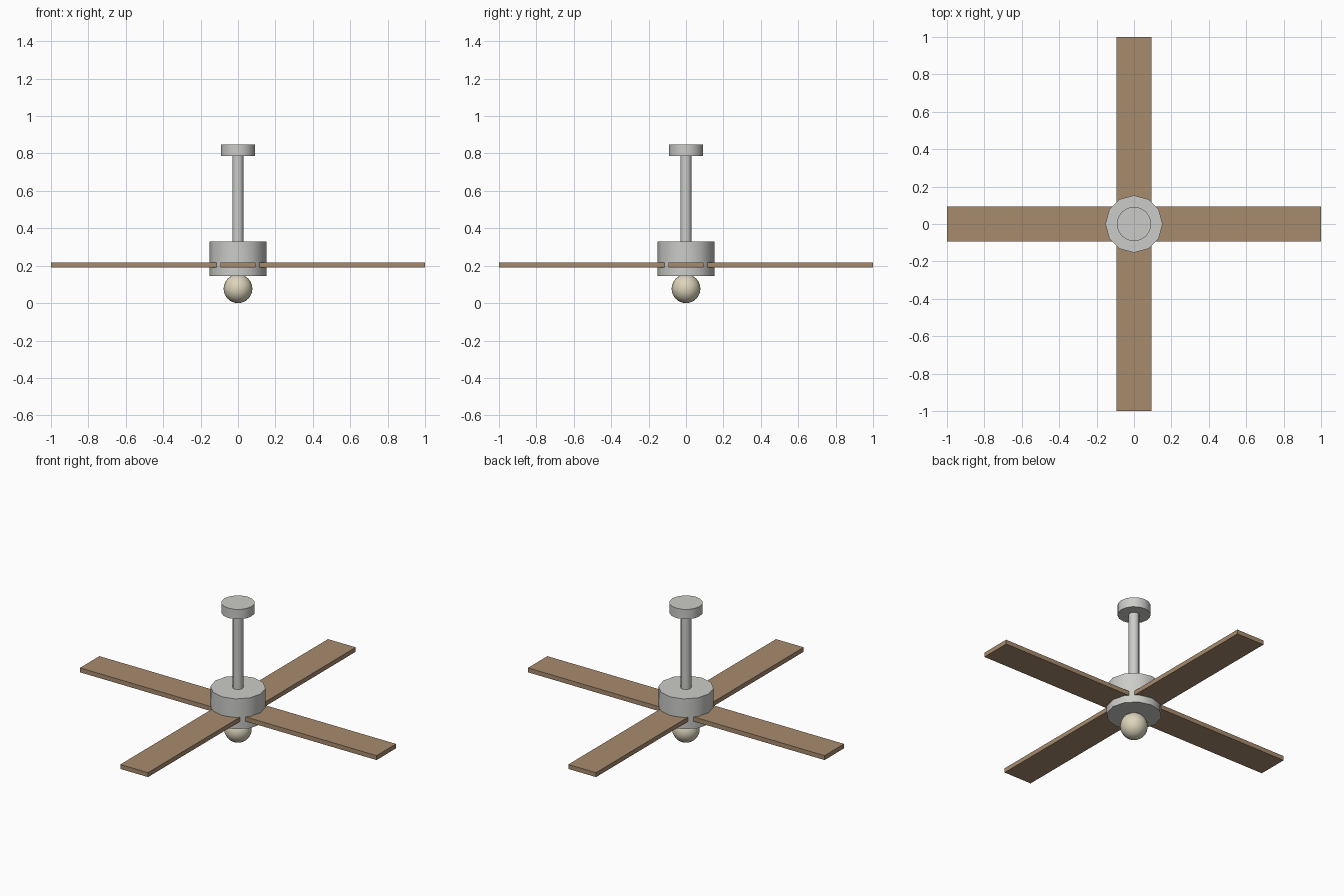
import bpy
from math import radians, cos, sin

cube = bpy.data.objects.get("Cube")
if cube:
    bpy.data.objects.remove(cube, do_unlink=True)


def make_material(name, rgb):
    mat = bpy.data.materials.new(name)
    mat.use_nodes = True
    color = (*rgb, 1)
    mat.diffuse_color = color
    mat.node_tree.nodes["Principled BSDF"].inputs["Base Color"].default_value = color
    return mat


metal = make_material("brushed metal", (0.60, 0.60, 0.58))
wood = make_material("wood", (0.39, 0.26, 0.155))
glass = make_material("warm glass", (0.72, 0.66, 0.50))


def finish(name, mat, smooth=True):
    obj = bpy.context.object
    obj.name = name
    obj.data.materials.append(mat)
    if smooth:
        bpy.ops.object.shade_smooth_by_angle(angle=radians(50))
    return obj


def cylinder(name, radius, bottom, top, sides):
    bpy.ops.mesh.primitive_cylinder_add(
        vertices=sides, radius=radius, depth=top - bottom,
        location=(0, 0, (bottom + top) / 2))
    return finish(name, metal)


# Ceiling mount, rod and motor housing
cylinder("ceiling_mount", 0.092, 0.787, 0.847, 16)
cylinder("down_rod", 0.03, 0.32, 0.80, 12)
cylinder("motor_housing", 0.153, 0.145, 0.33, 12)

# Light globe
bpy.ops.mesh.primitive_uv_sphere_add(
    segments=16, ring_count=12, radius=0.077, location=(0, 0, 0.077))
finish("light_globe", glass)

# Four flat blades around the housing
inner, outer = 0.09, 1.0
for i, side in enumerate(("left", "back", "right", "front")):
    angle = radians(90 * i)
    mid = (inner + outer) / 2
    bpy.ops.mesh.primitive_cube_add(
        size=1, location=(mid * cos(angle), mid * sin(angle), 0.203),
        rotation=(0, 0, angle))
    blade = finish(side + "_blade", wood, smooth=False)
    blade.scale = (outer - inner, 0.187, 0.027)
